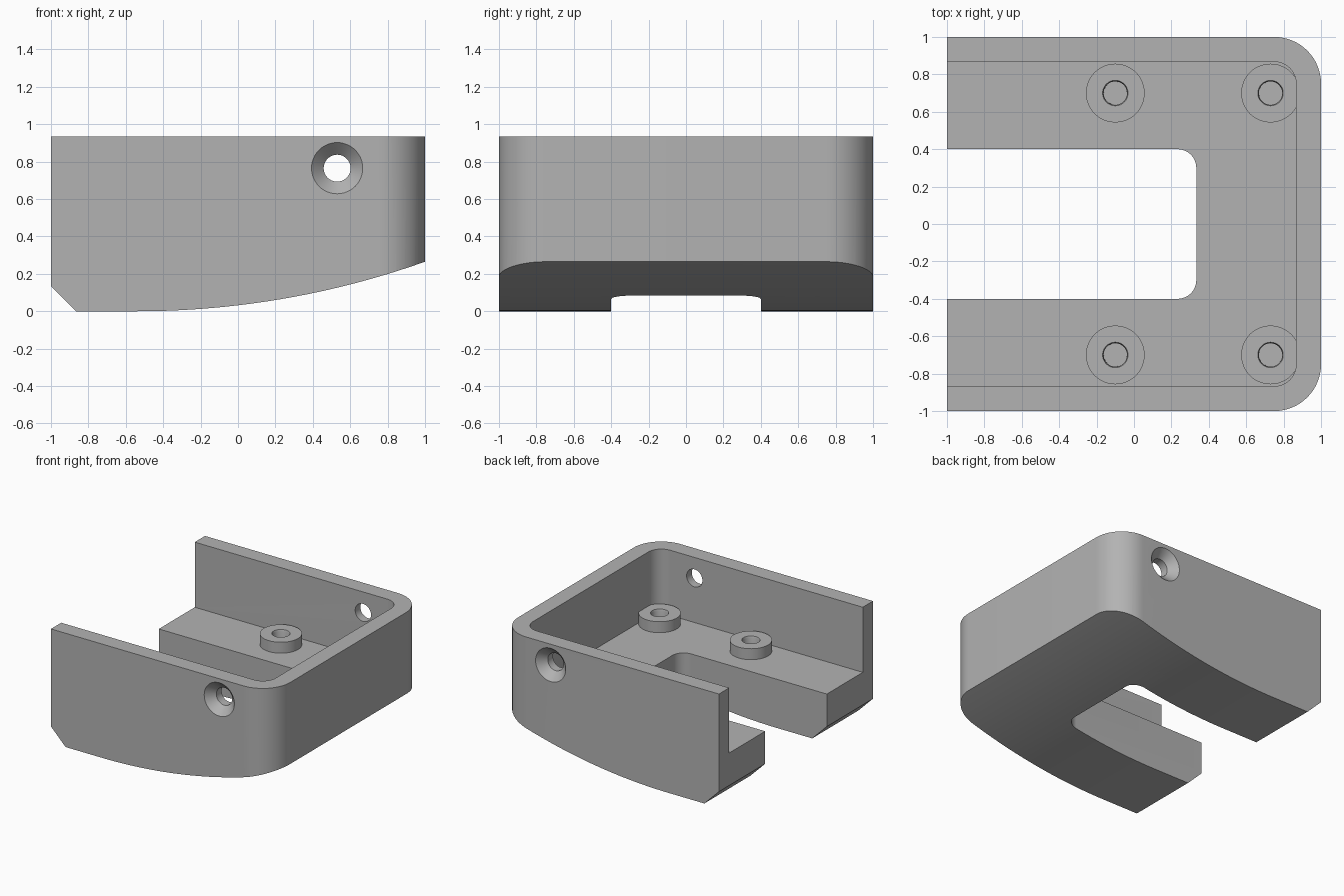
import bpy
import bmesh
from math import sin, cos, pi, sqrt
from mathutils import Vector

if "Cube" in bpy.data.objects:
    bpy.data.objects.remove(bpy.data.objects["Cube"])

HEIGHT, FLOOR, WALL, RADIUS = 0.935, 0.40, 0.133, 0.25
INNER = 1 - WALL

grey = bpy.data.materials.new("plain grey")
grey.use_nodes = True
grey.diffuse_color = (0.45, 0.45, 0.45, 1)
grey.node_tree.nodes["Principled BSDF"].inputs["Base Color"].default_value = grey.diffuse_color


def loft(name, rings):
    """Closed solid through matching rings of points."""
    bm = bmesh.new()
    loops = [[bm.verts.new(p) for p in ring] for ring in rings]
    n = len(loops[0])
    bm.faces.new(loops[0])
    bm.faces.new(loops[-1])
    for a, b in zip(loops, loops[1:]):
        for i in range(n):
            j = (i + 1) % n
            bm.faces.new((a[i], a[j], b[j], b[i]))
    bmesh.ops.recalc_face_normals(bm, faces=bm.faces)
    mesh = bpy.data.meshes.new(name)
    bm.to_mesh(mesh)
    bm.free()
    mesh.materials.append(grey)
    obj = bpy.data.objects.new(name, mesh)
    bpy.context.collection.objects.link(obj)
    return obj


def u_outline(x0, x1, half_y, r, steps=16):
    """Rectangle from x0 to x1 with both corners at x1 rounded."""
    pts = [(x0, -half_y)]
    for side in (-1, 1):
        for i in range(steps + 1):
            a = side * pi / 2 * (1 - i / steps if side < 0 else i / steps)
            pts.append((x1 - r + r * cos(a), side * (half_y - r) + r * sin(a)))
    return pts + [(x0, half_y)]


def upright(name, pts, z0, z1):
    return loft(name, [[(x, y, z) for x, y in pts] for z in (z0, z1)])


def turned(name, centre, axis, stations, steps=48):
    """Round solid: stations are (distance along axis, radius)."""
    c, d = Vector(centre), Vector(axis)
    u = d.orthogonal().normalized()
    v = d.cross(u)
    angles = [2 * pi * i / steps for i in range(steps)]
    return loft(name, [[c + d * t + (u * cos(a) + v * sin(a)) * r for a in angles]
                       for t, r in stations])


def combine(target, other, operation):
    mod = target.modifiers.new("combine", 'BOOLEAN')
    mod.operation, mod.solver, mod.object = operation, 'EXACT', other
    bpy.context.view_layer.objects.active = target
    bpy.ops.object.modifier_apply(modifier=mod.name)
    bpy.data.objects.remove(other)


# Outer shell with rounded closed end
tray = upright("tray_bracket", u_outline(-1, 1, 1, RADIUS), -0.1, HEIGHT)

# Curved underside and chamfered open end, as a side profile
start, arc_r = -0.54, 4.607
profile = [(-1.2, 1.2), (-1.2, 0.333), (-INNER, 0), (start, 0)]
for i in range(1, 33):
    x = start + (1.1 - start) * i / 32
    profile.append((x, arc_r - sqrt(arc_r ** 2 - (x - start) ** 2)))
profile.append((1.1, 1.2))
side_profile = loft("side_profile", [[(x, y, z) for x, z in profile] for y in (-1.2, 1.2)])
combine(tray, side_profile, 'INTERSECT')

# Inner cavity and the slot through the floor
combine(tray, upright("cavity", u_outline(-1.3, INNER, INNER, RADIUS - WALL), FLOOR, 1.2), 'DIFFERENCE')
combine(tray, upright("floor_slot", u_outline(-1.3, 0.333, 0.4, 0.1), -0.3, 0.7), 'DIFFERENCE')

# Raised bosses with blind screw holes
for x in (-0.1, 0.73):
    for y in (-0.7, 0.7):
        boss = turned("boss", (x, y, FLOOR), (0, 0, 1), [(-0.05, 0.157), (0.09, 0.157)])
        combine(tray, boss, 'UNION')
        hole = turned("boss_hole", (x, y, FLOOR), (0, 0, 1),
                      [(-0.15, 0.062), (0.075, 0.063), (0.09, 0.068), (0.2, 0.068)])
        combine(tray, hole, 'DIFFERENCE')

# Countersunk screw holes through both side walls
for side in (-1, 1):
    screw = turned("side_screw_hole", (0.53, side, 0.765), (0, -side, 0),
                   [(-0.05, 0.187), (0.065, 0.072), (0.25, 0.072)])
    combine(tray, screw, 'DIFFERENCE')

# Smooth curved walls, keep the edges crisp
bpy.ops.object.select_all(action='DESELECT')
tray.select_set(True)
bpy.context.view_layer.objects.active = tray
bpy.ops.object.shade_smooth_by_angle(angle=pi / 7)
